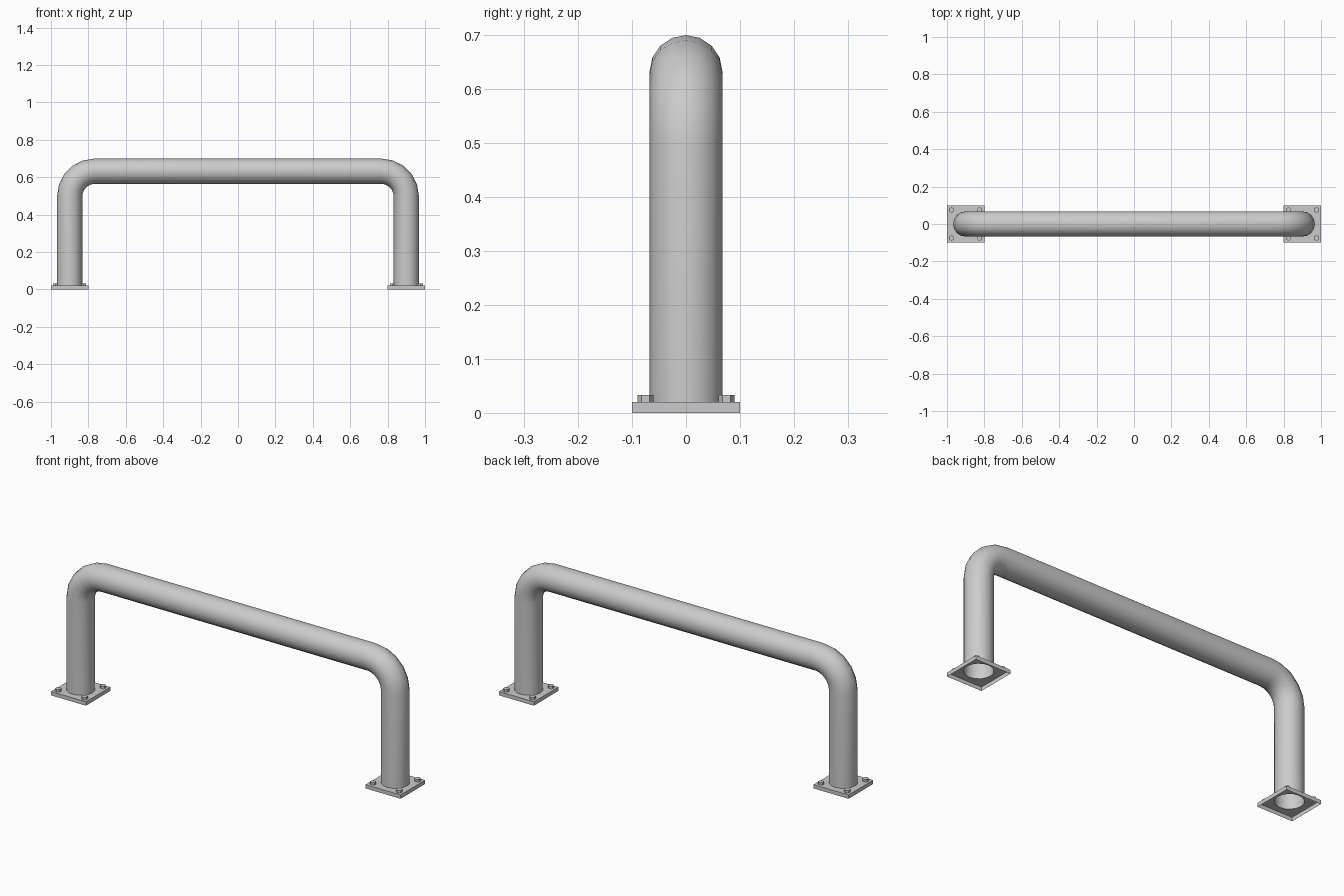
import bpy, bmesh
from math import pi, radians
from mathutils import Matrix, Vector

cube = bpy.data.objects.get("Cube")
if cube:
    bpy.data.objects.remove(cube)

SIDES = 16          # facets around the tube
TUBE_R = 0.0675
LEG_X = 0.9
BEND_R = 0.135      # centreline radius of each bend
TOP_Z = 0.6325      # centreline height of the rail
PLATE_H = 0.02
PLATE_HALF = 0.1

steel = bpy.data.materials.new("steel_grey")
steel.use_nodes = True
steel.diffuse_color = (0.6, 0.6, 0.6, 1)
steel.node_tree.nodes["Principled BSDF"].inputs["Base Color"].default_value = (0.6, 0.6, 0.6, 1)


def finish(bm, name, smooth=False):
    """Turn a bmesh of the left half into a mirrored object."""
    bmesh.ops.recalc_face_normals(bm, faces=bm.faces)
    mesh = bpy.data.meshes.new(name)
    bm.to_mesh(mesh)
    bm.free()
    mesh.materials.append(steel)
    obj = bpy.data.objects.new(name, mesh)
    bpy.context.collection.objects.link(obj)
    obj.modifiers.new("Mirror", 'MIRROR').use_clip = True
    if smooth:
        bpy.ops.object.select_all(action='DESELECT')
        obj.select_set(True)
        bpy.context.view_layer.objects.active = obj
        bpy.ops.object.shade_smooth_by_angle(angle=radians(35))
    return obj


def extrude_ring(bm, edges, offset):
    """Extrude an edge loop and return the new loop."""
    geom = bmesh.ops.extrude_edge_only(bm, edges=edges)["geom"]
    verts = [g for g in geom if isinstance(g, bmesh.types.BMVert)]
    bmesh.ops.translate(bm, verts=verts, vec=offset)
    return [g for g in geom if isinstance(g, bmesh.types.BMEdge)]


# Bent tube: straight leg, quarter bend, half of the top rail
bm = bmesh.new()
bmesh.ops.create_circle(bm, segments=SIDES, radius=TUBE_R,
                        matrix=Matrix.Translation((LEG_X, 0, PLATE_H)))
bend_z = TOP_Z - BEND_R
ring = extrude_ring(bm, bm.edges[:], (0, 0, bend_z - PLATE_H))
spun = bmesh.ops.spin(bm, geom=ring, cent=(LEG_X - BEND_R, 0, bend_z),
                      axis=(0, -1, 0), angle=pi / 2, steps=5)["geom_last"]
ring = [g for g in spun if isinstance(g, bmesh.types.BMEdge)]
extrude_ring(bm, ring, (BEND_R - LEG_X, 0, 0))
finish(bm, "bent_tube", smooth=True)

# Base plates: thin shell, open below, with a round hole under the tube
bm = bmesh.new()
centre = Vector((LEG_X, 0, PLATE_H))
bmesh.ops.create_circle(bm, segments=SIDES, radius=TUBE_R, matrix=Matrix.Translation(centre))
rim = extrude_ring(bm, bm.edges[:], (0, 0, 0))
for v in {v for e in rim for v in e.verts}:
    d = v.co - centre
    v.co = centre + d * (PLATE_HALF / max(abs(d.x), abs(d.y)))
extrude_ring(bm, rim, (0, 0, -PLATE_H))
finish(bm, "base_plates")

# Hexagonal bolt heads at the plate corners
bm = bmesh.new()
head_h = 0.013
for sx in (-1, 1):
    for sy in (-1, 1):
        spot = Matrix.Translation((LEG_X + sx * 0.075, sy * 0.075, PLATE_H + head_h / 2))
        bmesh.ops.create_cone(bm, cap_ends=True, segments=6, radius1=0.015, radius2=0.015,
                              depth=head_h, matrix=spot)
finish(bm, "bolt_heads")
